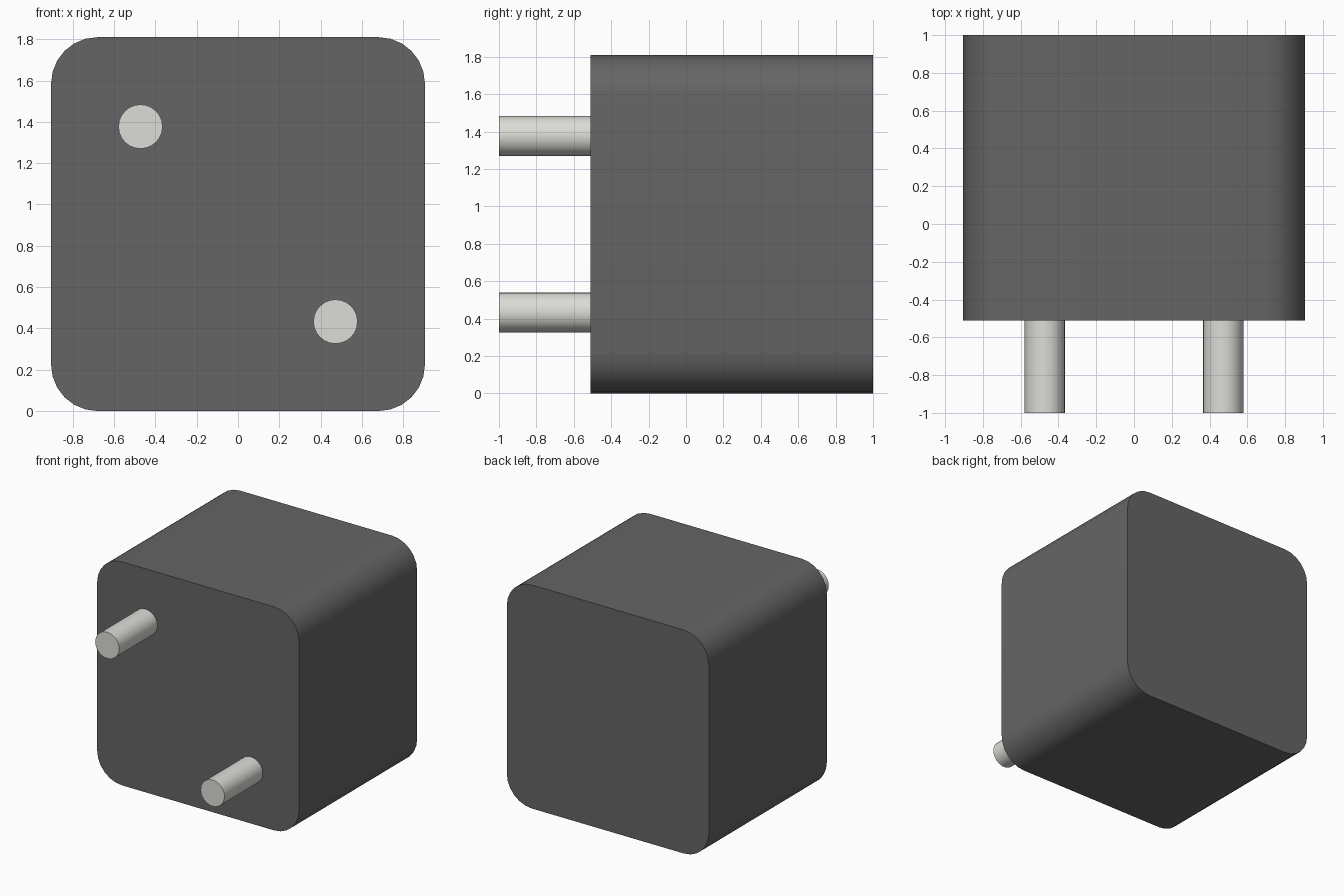
import bpy, bmesh, math

if "Cube" in bpy.data.objects:
    bpy.data.objects.remove(bpy.data.objects["Cube"])

HALF, RADIUS, SEGS = 0.905, 0.225, 6      # rounded-square body section
FRONT, BACK, TIP = -0.51, 1.0, -1.0       # depths along y
PIN_OFFSET, PIN_RADIUS, PIN_SIDES = 0.472, 0.107, 24


def material(name, rgb):
    mat = bpy.data.materials.new(name)
    mat.diffuse_color = (*rgb, 1.0)
    mat.use_nodes = True
    mat.node_tree.nodes["Principled BSDF"].inputs["Base Color"].default_value = mat.diffuse_color
    return mat


def prism(name, profile, y0, y1, mat):
    """Extrude a closed (x, z) profile from y0 to y1."""
    bm = bmesh.new()
    face = bm.faces.new([bm.verts.new((x, y0, z)) for x, z in profile])
    out = bmesh.ops.extrude_face_region(bm, geom=[face], use_keep_orig=True)
    for v in out["geom"]:
        if isinstance(v, bmesh.types.BMVert):
            v.co.y = y1
    bmesh.ops.recalc_face_normals(bm, faces=bm.faces[:])
    mesh = bpy.data.meshes.new(name)
    bm.to_mesh(mesh)
    bm.free()
    mesh.materials.append(mat)
    obj = bpy.data.objects.new(name, mesh)
    bpy.context.collection.objects.link(obj)
    bpy.ops.object.select_all(action='DESELECT')
    obj.select_set(True)
    bpy.context.view_layer.objects.active = obj
    bpy.ops.object.shade_smooth_by_angle(angle=math.radians(30))
    return obj


def arc(cx, cz, r, start, sweep, steps, last=True):
    count = steps + 1 if last else steps
    return [(cx + r * math.cos(start + sweep * i / steps),
             cz + r * math.sin(start + sweep * i / steps)) for i in range(count)]


dark = material("dark_plastic", (0.13, 0.13, 0.13))
metal = material("pale_metal", (0.72, 0.72, 0.68))

# Body: square block with four rounded long edges
inner = HALF - RADIUS
outline = []
for k, (sx, sz) in enumerate([(1, 1), (-1, 1), (-1, -1), (1, -1)]):
    outline += arc(sx * inner, HALF + sz * inner, RADIUS,
                   k * math.pi / 2, math.pi / 2, SEGS)
prism("body", outline, FRONT, BACK, dark)

# Two pins on a diagonal of the front face
for name, s in (("upper_pin", -1), ("lower_pin", 1)):
    circle = arc(s * PIN_OFFSET, HALF - s * PIN_OFFSET, PIN_RADIUS,
                 0, 2 * math.pi, PIN_SIDES, last=False)
    prism(name, circle, TIP, FRONT, metal)
